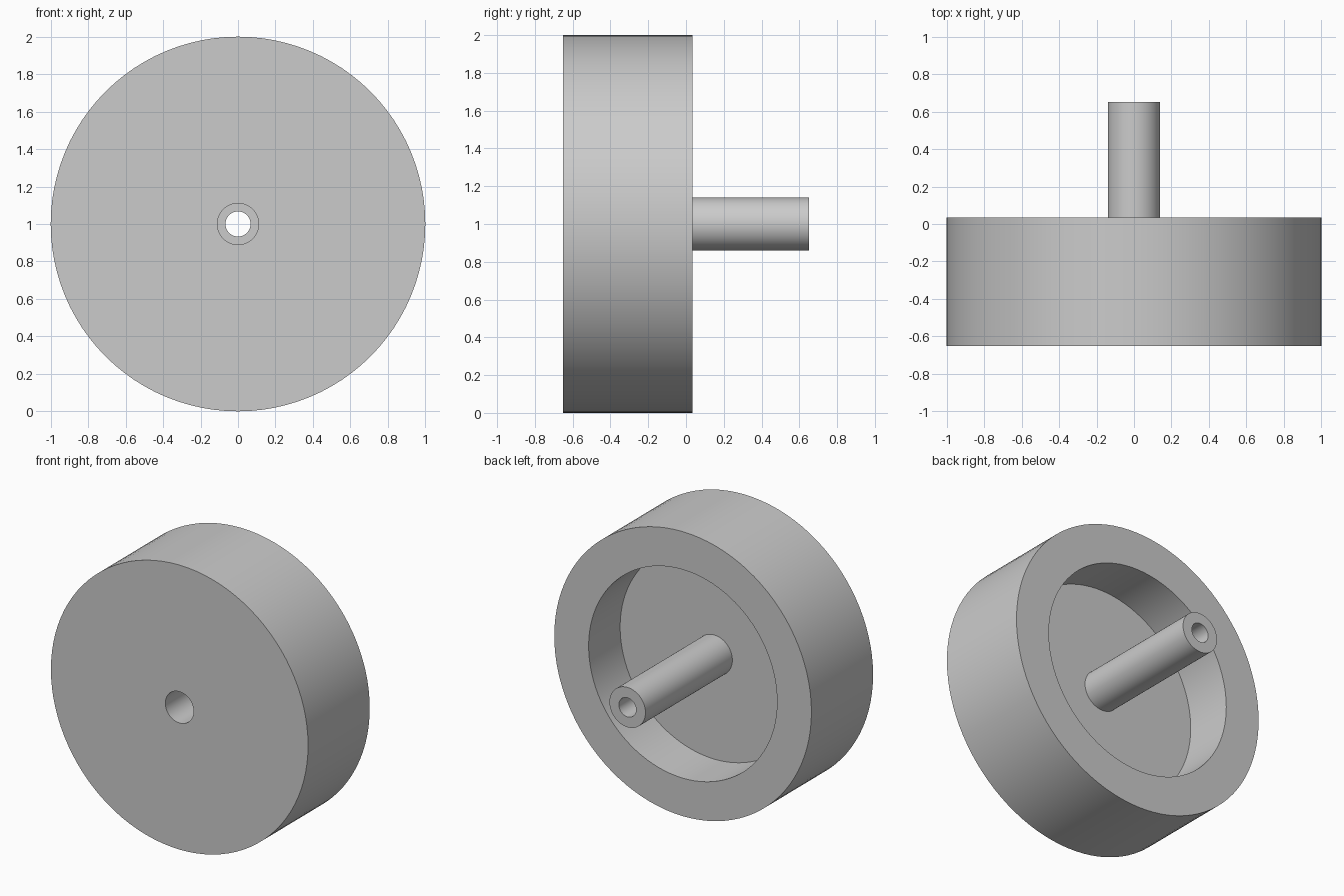
import bpy, bmesh, math
from mathutils import Matrix, Vector

cube = bpy.data.objects.get("Cube")
if cube:
    bpy.data.objects.remove(cube, do_unlink=True)

grey = bpy.data.materials.new("plain_grey")
grey.use_nodes = True
colour = (0.6, 0.6, 0.6, 1)
grey.diffuse_color = colour
grey.node_tree.nodes["Principled BSDF"].inputs["Base Color"].default_value = colour

SEGMENTS = 96
FRONT, RIM, FLOOR, TIP, STEP = -0.65, 0.035, -0.315, 0.65, 0.0
OUTER, RECESS, SHAFT, COUNTERBORE, BORE = 1.0, 0.733, 0.14, 0.11, 0.067

# Closed half section of the wheel and its shaft: (radius, y)
section = [
    (COUNTERBORE, FRONT), (OUTER, FRONT), (OUTER, RIM), (RECESS, RIM),
    (RECESS, FLOOR), (SHAFT, FLOOR), (SHAFT, TIP), (BORE, TIP),
    (BORE, STEP), (COUNTERBORE, STEP),
]

# Turn the section around the y axis, one ring per corner
bm = bmesh.new()
rings = []
for radius, y in section:
    ring = []
    for i in range(SEGMENTS):
        a = 2 * math.pi * i / SEGMENTS
        ring.append(bm.verts.new((radius * math.cos(a), y, 1 + radius * math.sin(a))))
    rings.append(ring)
for k, ring in enumerate(rings):
    after = rings[(k + 1) % len(rings)]
    for i in range(SEGMENTS):
        j = (i + 1) % SEGMENTS
        bm.faces.new((ring[i], ring[j], after[j], after[i]))
bmesh.ops.recalc_face_normals(bm, faces=bm.faces)

mesh = bpy.data.meshes.new("wheel_with_shaft")
bm.to_mesh(mesh)
bm.free()
mesh.materials.append(grey)
wheel = bpy.data.objects.new("wheel_with_shaft", mesh)
bpy.context.collection.objects.link(wheel)

# Smooth round walls, sharp corners
bpy.ops.object.select_all(action="DESELECT")
wheel.select_set(True)
bpy.context.view_layer.objects.active = wheel
bpy.ops.object.shade_smooth_by_angle(angle=math.radians(30))
